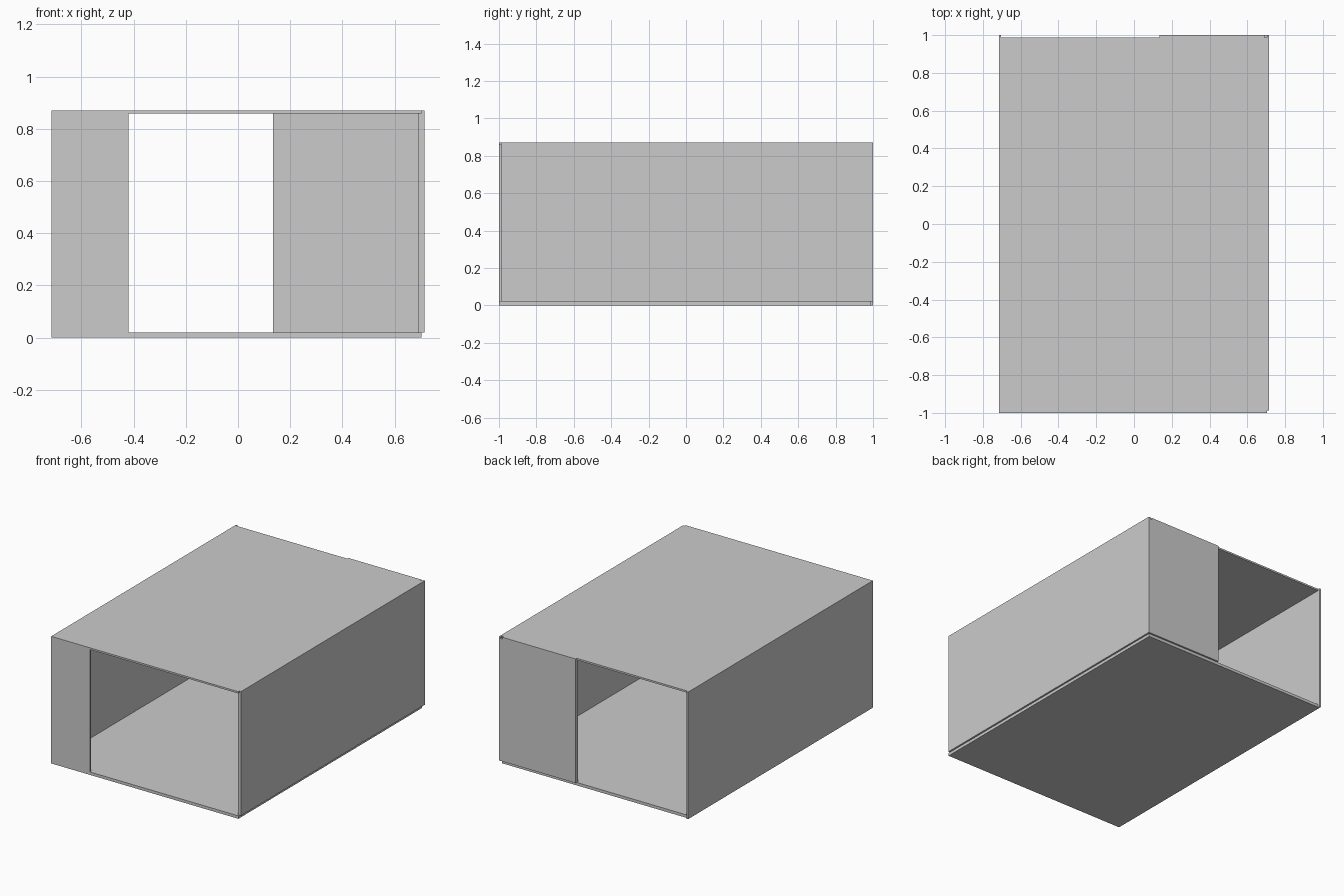
import bpy, bmesh
from mathutils import Vector

if "Cube" in bpy.data.objects:
    bpy.data.objects.remove(bpy.data.objects["Cube"])

X, Y, H = 0.715, 1.0, 0.87     # overall half width, half depth, height
T = 0.012                      # thin sheet thickness
W = 0.025                      # thick wall thickness
FLOOR = 0.02                   # floor top


def prism(name, profile, sweep):
    """Extrude a closed 3D profile along the sweep vector."""
    bm = bmesh.new()
    face = bm.faces.new([bm.verts.new(p) for p in profile])
    ext = bmesh.ops.extrude_face_region(bm, geom=[face], use_keep_orig=True)
    moved = [g for g in ext["geom"] if isinstance(g, bmesh.types.BMVert)]
    bmesh.ops.translate(bm, verts=moved, vec=Vector(sweep))
    bmesh.ops.recalc_face_normals(bm, faces=bm.faces)
    mesh = bpy.data.meshes.new(name)
    bm.to_mesh(mesh)
    bm.free()
    obj = bpy.data.objects.new(name, mesh)
    bpy.context.collection.objects.link(obj)
    return obj


def slab(name, x0, x1, y0, y1, z0, z1):
    return prism(name, [(x0, y0, z0), (x1, y0, z0), (x1, y1, z0), (x0, y1, z0)],
                 (0, 0, z1 - z0))


# Wall section (outward offset, height): stands on the floor, overhangs it,
# and is rebated at the top to take the roof edge
section = [(-W, FLOOR), (0, FLOOR), (0, H), (-T, H), (-T, H - T), (-W, H - T)]

# Floor and roof
slab("floor", -X + T, X - T, -Y, Y - T, 0, FLOOR)
slab("roof", -X + T, X - T, -Y, Y - T, H - T, H)

# Left side wall and short front panel
slab("left_wall", -X, -X + T, -Y, Y, 0, H)
slab("front_panel", -X + T, -0.42, -Y, -Y + T, FLOOR, H - T)

# Right side wall and back panel share the rebated section
prism("right_wall", [(X + o, -Y + T, z) for o, z in section], (0, 2 * Y - T, 0))
prism("back_panel", [(0.135, Y + o, z) for o, z in section], (X - W - 0.135, 0, 0))
